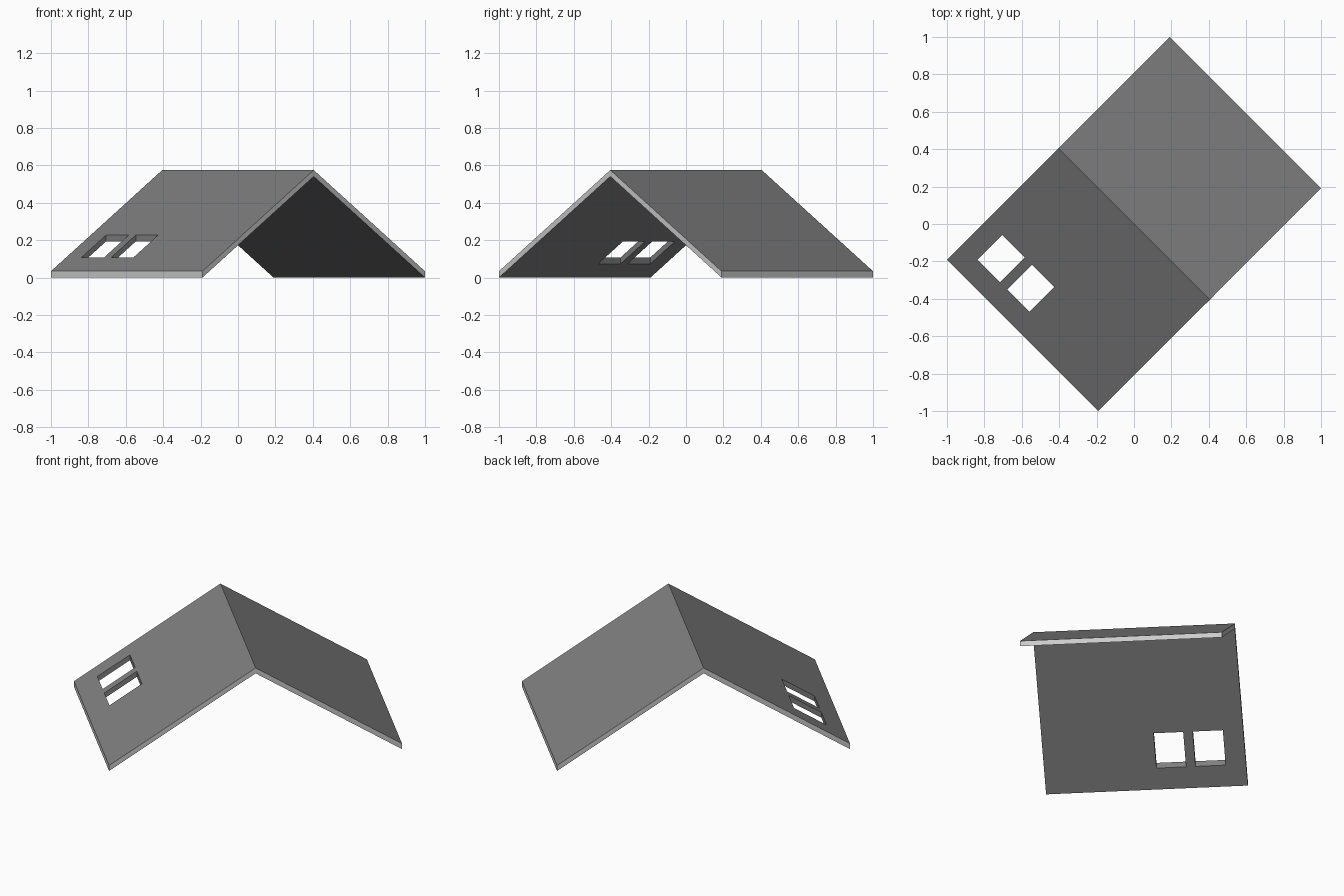
import bpy, bmesh
from math import radians, sqrt

if "Cube" in bpy.data.objects:
    bpy.data.objects.remove(bpy.data.objects["Cube"])

R2 = sqrt(2)
HALF_RIDGE = 0.81 / R2      # half length along the ridge
HALF_SPAN = 1.19 / R2       # ridge to eave, in plan
EAVE, RIDGE = 0.034, 0.575  # vertical panel thickness, top height
TURN = radians(-45)         # ridge runs diagonally in plan


def material(name, grey):
    mat = bpy.data.materials.new(name)
    mat.diffuse_color = (grey, grey, grey, 1)
    mat.use_nodes = True
    mat.node_tree.nodes["Principled BSDF"].inputs["Base Color"].default_value = mat.diffuse_color
    return mat


def prism(name, profile, x0, x1, mats):
    """Extrude a closed (y, z) profile from x0 to x1, then turn it in plan."""
    bm = bmesh.new()
    face = bm.faces.new([bm.verts.new((x0, y, z)) for y, z in profile])
    ext = bmesh.ops.extrude_face_region(bm, geom=[face])
    for v in ext["geom"]:
        if isinstance(v, bmesh.types.BMVert):
            v.co.x = x1
    bmesh.ops.recalc_face_normals(bm, faces=bm.faces)
    bm.normal_update()
    # Upright rim faces take the last material, sloping faces the first
    for f in bm.faces:
        f.material_index = len(mats) - 1 if abs(f.normal.z) < 0.1 else 0
    mesh = bpy.data.meshes.new(name)
    for mat in mats:
        mesh.materials.append(mat)
    bm.to_mesh(mesh)
    bm.free()
    obj = bpy.data.objects.new(name, mesh)
    obj.rotation_euler.z = TURN
    bpy.context.collection.objects.link(obj)
    return obj


dark = material("dark_roofing", 0.21)
light = material("light_rim", 0.6)

# Gable roof: folded slab with vertical eave faces
S = HALF_SPAN
roof = prism("gable_roof", [(-S, 0), (-S, EAVE), (0, RIDGE), (S, EAVE),
                            (S, 0), (0, RIDGE - EAVE)],
             -HALF_RIDGE, HALF_RIDGE, [dark, light])

# Two skylight openings cut straight down through the left slope
Y0, Y1 = -0.727, -0.540
for i, (x0, x1) in enumerate([(-0.457, -0.286), (-0.232, -0.064)]):
    cutter = prism(f"skylight_cutter_{i + 1}",
                   [(Y0, -0.1), (Y0, 0.7), (Y1, 0.7), (Y1, -0.1)],
                   x0, x1, [dark])
    cutter.hide_render = True
    cutter.hide_set(True)
    cut = roof.modifiers.new(f"skylight_{i + 1}", 'BOOLEAN')
    cut.operation = 'DIFFERENCE'
    cut.solver = 'EXACT'
    cut.object = cutter
